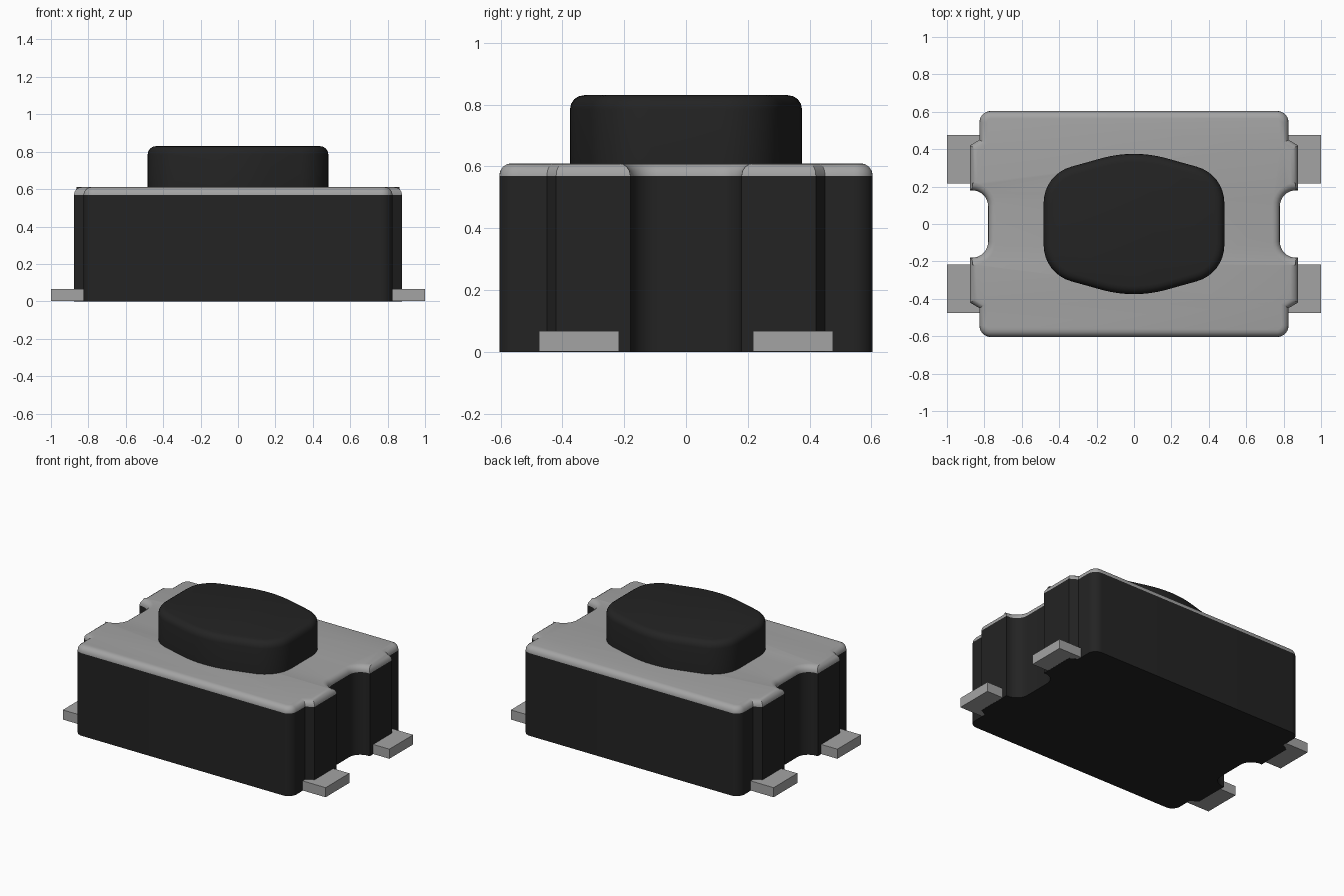
import bpy, bmesh, math
from mathutils import Vector

old = bpy.data.objects.get("Cube")
if old:
    bpy.data.objects.remove(old, do_unlink=True)


def material(name, value):
    m = bpy.data.materials.new(name)
    m.use_nodes = True
    col = (value, value, value, 1)
    m.diffuse_color = col
    m.node_tree.nodes["Principled BSDF"].inputs["Base Color"].default_value = col
    return m


black = material("black plastic", 0.017)
metal = material("grey metal", 0.37)


def mirrored(quarter):
    """Complete a first-quadrant list of (x, y, radius) into a closed outline."""
    half = quarter + [(-x, y, r) for x, y, r in reversed(quarter) if x > 0]
    return half + [(-x, -y, r) for x, y, r in half]


def rounded(corners, steps=8):
    """Replace each corner that has a radius by an arc."""
    pts = []
    for i, (x, y, r) in enumerate(corners):
        p = Vector((x, y))
        if r == 0:
            pts.append(p)
            continue
        a = (Vector(corners[i - 1][:2]) - p).normalized()
        b = (Vector(corners[(i + 1) % len(corners)][:2]) - p).normalized()
        half = a.angle(b) / 2
        centre = p + (a + b).normalized() * r / math.sin(half)
        start = p + a * r / math.tan(half) - centre
        end = p + b * r / math.tan(half) - centre
        turn = math.atan2(start.x * end.y - start.y * end.x, start.dot(end))
        for k in range(steps + 1):
            t = turn * k / steps
            c, s = math.cos(t), math.sin(t)
            pts.append(centre + Vector((c * start.x - s * start.y,
                                        s * start.x + c * start.y)))
    return pts


def prism(name, outline, z0, z1, mat, bevel=0):
    """Extrude an outline upward and round over its top rim."""
    bm = bmesh.new()
    base = bm.faces.new([bm.verts.new((p.x, p.y, z0)) for p in outline])
    ext = bmesh.ops.extrude_face_region(bm, geom=[base], use_keep_orig=True)
    top = [v for v in ext["geom"] if isinstance(v, bmesh.types.BMVert)]
    bmesh.ops.translate(bm, verts=top, vec=(0, 0, z1 - z0))
    bmesh.ops.recalc_face_normals(bm, faces=bm.faces)
    if bevel:
        rim = [e for e in bm.edges if all(v.co.z > z1 - 1e-5 for v in e.verts)]
        bmesh.ops.bevel(bm, geom=rim, offset=bevel, segments=4, profile=0.5,
                        affect='EDGES', clamp_overlap=False)
        bmesh.ops.recalc_face_normals(bm, faces=bm.faces)
    me = bpy.data.meshes.new(name)
    bm.to_mesh(me)
    bm.free()
    me.materials.append(mat)
    ob = bpy.data.objects.new(name, me)
    bpy.context.collection.objects.link(ob)
    bpy.ops.object.select_all(action='DESELECT')
    ob.select_set(True)
    bpy.context.view_layer.objects.active = ob
    bpy.ops.object.shade_smooth_by_angle(angle=math.radians(28))
    return ob


# Housing with stepped ends and a rounded notch in each end
housing = rounded(mirrored([(0.78, 0.18, 0.085), (0.877, 0.18, 0),
                            (0.877, 0.42, 0), (0.826, 0.45, 0),
                            (0.826, 0.604, 0.06)]))
prism("housing", housing, 0, 0.568, black)
prism("cover_plate", housing, 0.568, 0.61, metal, 0.04)

# Push button with shallow pointed long sides
button = rounded(mirrored([(0.483, 0.265, 0.2), (0, 0.4, 0.65)]))
prism("push_button", button, 0.6, 0.83, black, 0.045)

# Four solder leads
for sx, side in ((1, "left"), (-1, "right")):
    for sy, end in ((-1, "front"), (1, "back")):
        corners = [(0.8, 0.217), (1, 0.217), (1, 0.476), (0.8, 0.476)]
        prism(f"lead_{end}_{side}",
              [Vector((sx * x, sy * y)) for x, y in corners], 0.001, 0.067, metal)
